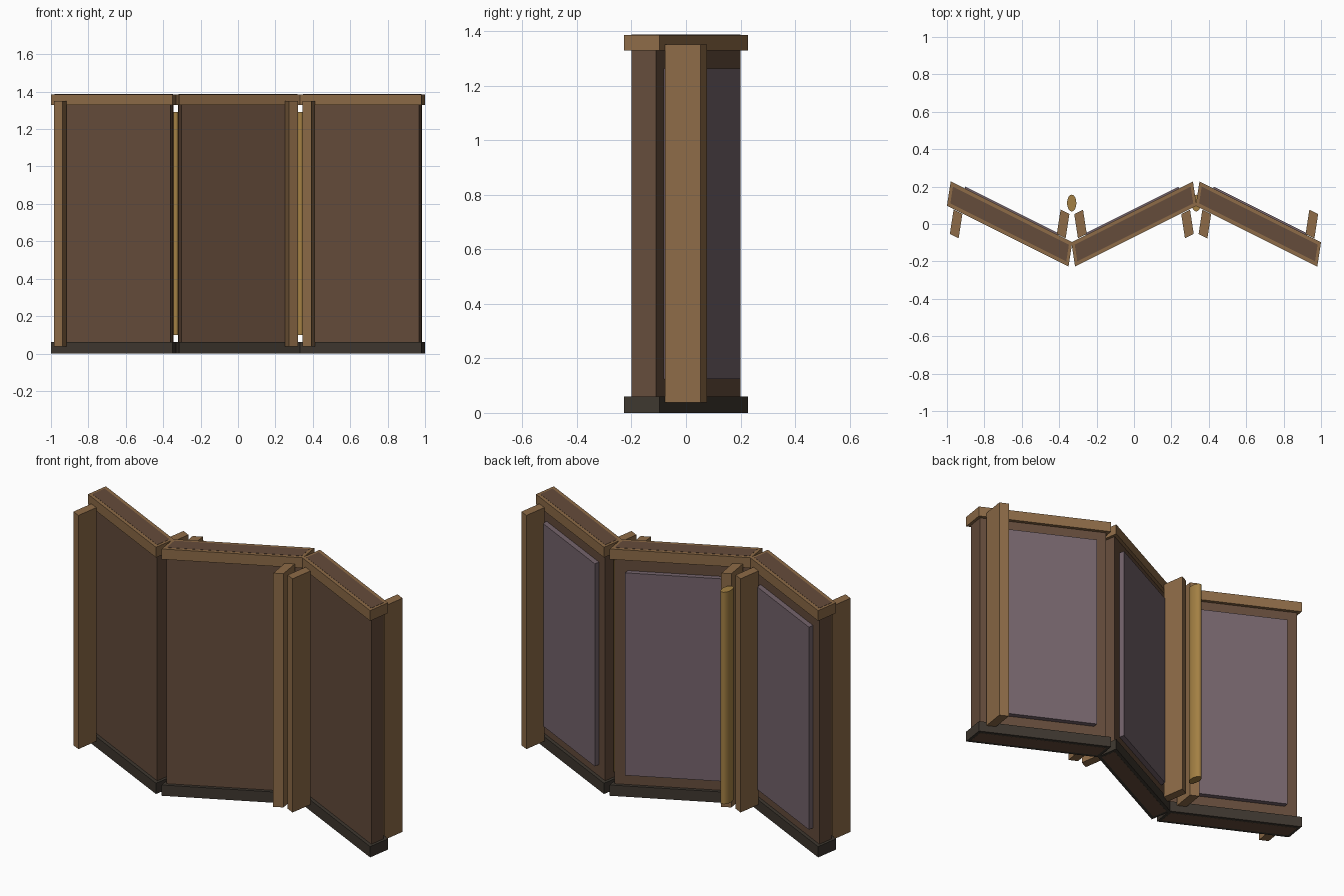
import bpy, bmesh, math
from mathutils import Vector

if "Cube" in bpy.data.objects:
    bpy.data.objects.remove(bpy.data.objects["Cube"])


def material(name, rgb):
    m = bpy.data.materials.new(name)
    m.diffuse_color = [((c / 255 + 0.055) / 1.055) ** 2.4 for c in rgb] + [1]
    m.use_nodes = True
    m.node_tree.nodes["Principled BSDF"].inputs["Base Color"].default_value = m.diffuse_color
    return m


WOOD = material("light wood", (141, 107, 71))
PANEL = material("brown panel", (101, 76, 59))
DARK = material("dark base wood", (62, 55, 47))
FABRIC = material("mauve backing", (117, 100, 108))
BRASS = material("brass", (163, 128, 67))


def add(name, bm, mat):
    me = bpy.data.meshes.new(name)
    bmesh.ops.recalc_face_normals(bm, faces=bm.faces)
    bm.to_mesh(me)
    bm.free()
    me.materials.append(mat)
    ob = bpy.data.objects.new(name, me)
    bpy.context.collection.objects.link(ob)
    return ob


def slab(name, cx, side, u, v0, v1, z0, z1, mat):
    """Skewed box: u = half length along the leaf, v0..v1 = depth across it."""
    U = Vector((1, -0.5 * side, 0))
    V = Vector((0.154 * side, 1, 0))
    bm = bmesh.new()
    c = Vector((cx, 0, 0))
    ring = [bm.verts.new(c + U * a + V * b + Vector((0, 0, z0)))
            for a, b in ((-u, v0), (u, v0), (u, v1), (-u, v1))]
    base = bm.faces.new(ring)
    ext = bmesh.ops.extrude_face_region(bm, geom=[base], use_keep_orig=True)
    top = [g for g in ext["geom"] if isinstance(g, bmesh.types.BMVert)]
    bmesh.ops.translate(bm, verts=top, vec=(0, 0, z1 - z0))
    return add(name, bm, mat)


# Three zigzag leaves
for label, cx, side in (("left", -0.665, 1), ("middle", 0, -1), ("right", 0.665, 1)):
    slab(label + "_panel", cx, side, 0.31, -0.045, 0.045, 0.0, 1.387, PANEL)
    slab(label + "_top_rail", cx, side, 0.325, -0.065, 0.065, 1.328, 1.386, WOOD)
    slab(label + "_bottom_rail", cx, side, 0.325, -0.065, 0.065, 0.0005, 0.061, DARK)
    slab(label + "_back_plate", cx, side, 0.25, 0.04, 0.075, 0.125, 1.262, FABRIC)
    for end, dx in (("left", -0.286), ("right", 0.286)):
        slab(f"{label}_{end}_post", cx + dx, side, 0.0235, -0.065, 0.065, 0.038, 1.35, WOOD)

# Oval hinge rods
for label, x in (("left", -0.333), ("right", 0.333)):
    bm = bmesh.new()
    bmesh.ops.create_cone(bm, cap_ends=True, segments=16, radius1=1, radius2=1, depth=1)
    bmesh.ops.scale(bm, verts=bm.verts, vec=(0.025, 0.045, 1.19))
    bmesh.ops.translate(bm, verts=bm.verts, vec=(x, 0.112, 0.695))
    for f in bm.faces:
        f.smooth = len(f.verts) == 4
    for e in bm.edges:
        e.smooth = all(len(f.verts) == 4 for f in e.link_faces)
    add(label + "_hinge_rod", bm, BRASS)
